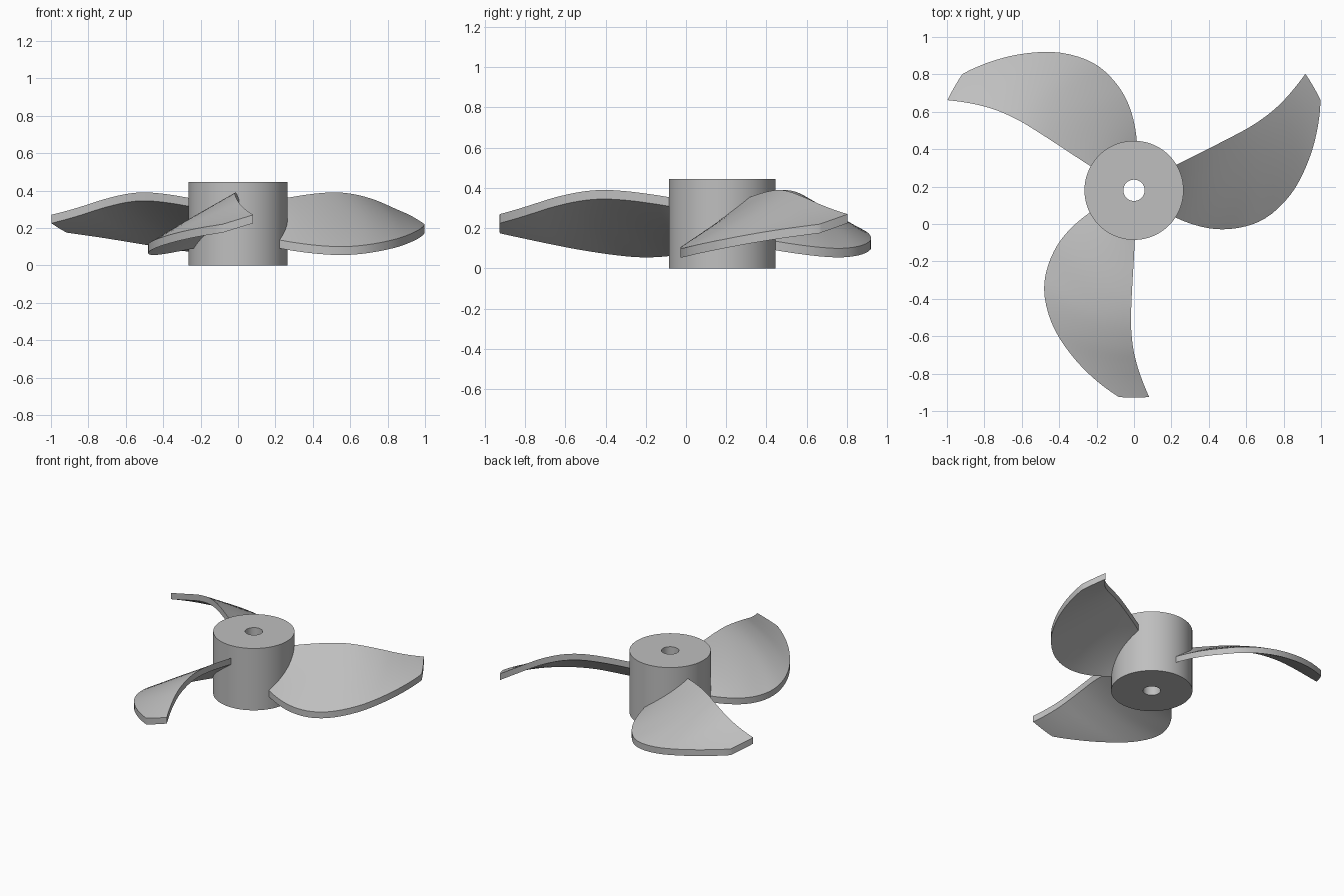
import bpy, bmesh, math

if "Cube" in bpy.data.objects:
    bpy.data.objects.remove(bpy.data.objects["Cube"])

CY = 0.18            # hub axis position in y
THICK = 0.045        # vertical blade thickness
MID = 0.2225         # mid height of hub and blades

metal = bpy.data.materials.new("grey metal")
metal.diffuse_color = (0.52, 0.52, 0.52, 1)
metal.use_nodes = True
metal.node_tree.nodes["Principled BSDF"].inputs["Base Color"].default_value = metal.diffuse_color


def finish(name, bm, angle):
    bmesh.ops.recalc_face_normals(bm, faces=bm.faces)
    mesh = bpy.data.meshes.new(name)
    bm.to_mesh(mesh)
    bm.free()
    mesh.materials.append(metal)
    ob = bpy.data.objects.new(name, mesh)
    bpy.context.collection.objects.link(ob)
    ob.location = (0, CY, 0)
    bpy.ops.object.select_all(action='DESELECT')
    bpy.context.view_layer.objects.active = ob
    ob.select_set(True)
    bpy.ops.object.shade_smooth_by_angle(angle=math.radians(angle))
    return ob


# Hub: a rectangular profile swept round the axis, leaving the shaft bore
bm = bmesh.new()
N = 72
profile = [(0.057, 0), (0.265, 0), (0.265, 0.445), (0.057, 0.445)]
rings = []
for i in range(N):
    a = 2 * math.pi * i / N
    rings.append([bm.verts.new((r * math.cos(a), r * math.sin(a), z)) for r, z in profile])
for i in range(N):
    p, q = rings[i], rings[(i + 1) % N]
    for j in range(4):
        k = (j + 1) % 4
        bm.faces.new((p[j], q[j], q[k], p[k]))
finish("hub", bm, 30)

# Blade stations: radius, low edge angle, high edge angle (degrees), high edge top z
stations = [
    (0.240, 64.0, -1.2, 0.350),
    (0.350, 60.5, 0.0, 0.368),
    (0.478, 55.6, 0.9, 0.384),
    (0.600, 49.4, 1.3, 0.390),
    (0.714, 42.3, 1.3, 0.379),
    (0.835, 31.8, 0.4, 0.352),
    (0.934, 21.6, -1.0, 0.321),
    (1.018, 13.1, -2.5, 0.295),
    (1.108, 4.2, -4.2, 0.270),
]


def smooth_path(pts, steps):
    """Catmull-Rom resampling of the station table."""
    ext = [tuple(2 * a - b for a, b in zip(pts[0], pts[1]))] + pts
    ext.append(tuple(2 * a - b for a, b in zip(pts[-1], pts[-2])))
    out = []
    for i in range(1, len(ext) - 2):
        for s in range(steps):
            t = s / steps
            out.append(tuple(
                0.5 * (2 * b + (c - a) * t + (2 * a - 5 * b + 4 * c - d) * t * t
                       + (3 * b - a - 3 * c + d) * t ** 3)
                for a, b, c, d in zip(*ext[i - 1:i + 3])))
    return out + [pts[-1]]


def make_blade(name, turn):
    bm = bmesh.new()
    M = 14
    top, low = [], []
    for r, a0, a1, z1 in smooth_path(stations, 4):
        z0 = 2 * MID + THICK - z1          # low edge mirrors the high edge
        row_t, row_b = [], []
        for j in range(M + 1):
            t = j / M
            a = math.radians(-90 - (a0 + (a1 - a0) * t) + turn)
            x, y, z = r * math.cos(a), r * math.sin(a), z0 + (z1 - z0) * t
            row_t.append(bm.verts.new((x, y, z)))
            row_b.append(bm.verts.new((x, y, z - THICK)))
        top.append(row_t)
        low.append(row_b)
    R = len(top) - 1
    # upper and lower skins
    for g in (top, low):
        for i in range(R):
            for j in range(M):
                bm.faces.new((g[i][j], g[i + 1][j], g[i + 1][j + 1], g[i][j + 1]))
    # long edges
    for j in (0, M):
        for i in range(R):
            bm.faces.new((top[i][j], top[i + 1][j], low[i + 1][j], low[i][j]))
    # root and tip
    for i in (0, R):
        for j in range(M):
            bm.faces.new((top[i][j], top[i][j + 1], low[i][j + 1], low[i][j]))
    finish(name, bm, 30)


for n in range(3):
    make_blade("blade_%d" % (n + 1), 120 * n)
